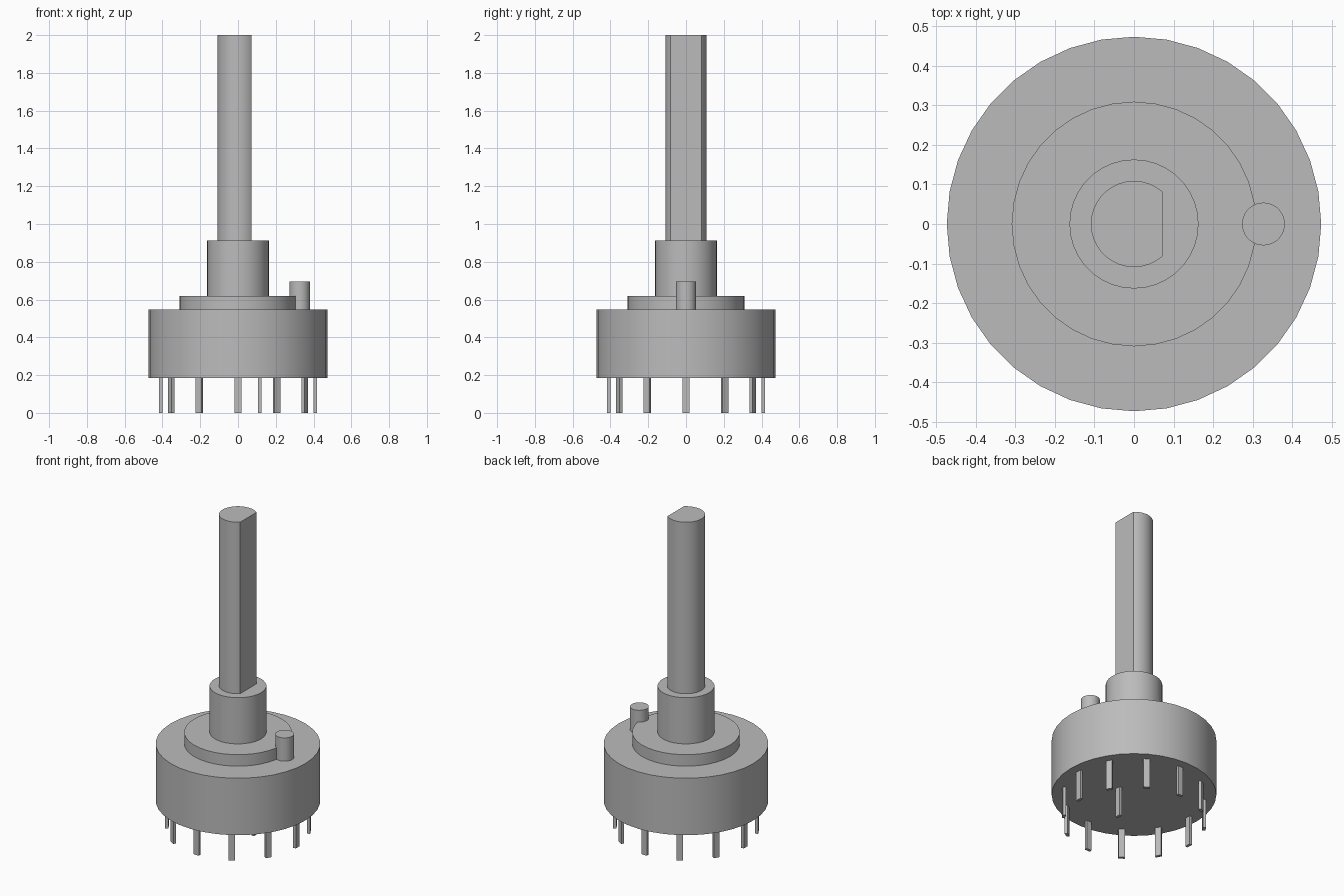
import bpy, bmesh, math
from mathutils import Matrix

cube = bpy.data.objects.get("Cube")
if cube:
    bpy.data.objects.remove(cube, do_unlink=True)

grey = bpy.data.materials.new("plain grey")
grey.use_nodes = True
colour = (0.5, 0.5, 0.5, 1)
grey.diffuse_color = colour
grey.node_tree.nodes["Principled BSDF"].inputs["Base Color"].default_value = colour


def finish(name, bm, smooth=True):
    mesh = bpy.data.meshes.new(name)
    bmesh.ops.recalc_face_normals(bm, faces=bm.faces)
    bm.to_mesh(mesh)
    bm.free()
    mesh.materials.append(grey)
    obj = bpy.data.objects.new(name, mesh)
    bpy.context.collection.objects.link(obj)
    if smooth:
        bpy.ops.object.select_all(action='DESELECT')
        obj.select_set(True)
        bpy.context.view_layer.objects.active = obj
        bpy.ops.object.shade_smooth_by_angle(angle=math.radians(30))
    return obj


def cylinder(name, radius, bottom, top, x=0, sides=36, flat=None):
    bm = bmesh.new()
    place = Matrix.Translation((x, 0, (bottom + top) / 2))
    bmesh.ops.create_cone(bm, cap_ends=True, segments=sides, radius1=radius,
                          radius2=radius, depth=top - bottom, matrix=place)
    if flat is not None:
        # Slice off the +x side and cap it to leave a flat
        cut = bmesh.ops.bisect_plane(bm, geom=bm.verts[:] + bm.edges[:] + bm.faces[:],
                                     plane_co=(flat, 0, 0), plane_no=(1, 0, 0),
                                     clear_outer=True)
        edges = [e for e in cut["geom_cut"] if isinstance(e, bmesh.types.BMEdge)]
        bmesh.ops.holes_fill(bm, edges=edges)
    return finish(name, bm)


def terminal(name, radius, angle):
    bm = bmesh.new()
    place = (Matrix.Rotation(angle, 4, 'Z') @ Matrix.Translation((radius, 0, 0.095))
             @ Matrix.Diagonal((0.018, 0.037, 0.19, 1)))
    bmesh.ops.create_cube(bm, size=1, matrix=place)
    return finish(name, bm, smooth=False)


# Switch housing and stacked turned parts
cylinder("housing", 0.473, 0.186, 0.547)
cylinder("raised_disc", 0.309, 0.54, 0.62)
cylinder("threaded_bushing", 0.163, 0.61, 0.913)
cylinder("d_shaft", 0.109, 0.9, 2.0, flat=0.072)
cylinder("locating_peg", 0.054, 0.54, 0.695, x=0.327)

# Ring of terminals plus the inner common terminal
for i in range(12):
    terminal(f"terminal_{i + 1}", 0.409, math.radians(30 * i))
terminal("common_terminal", 0.115, 0)
